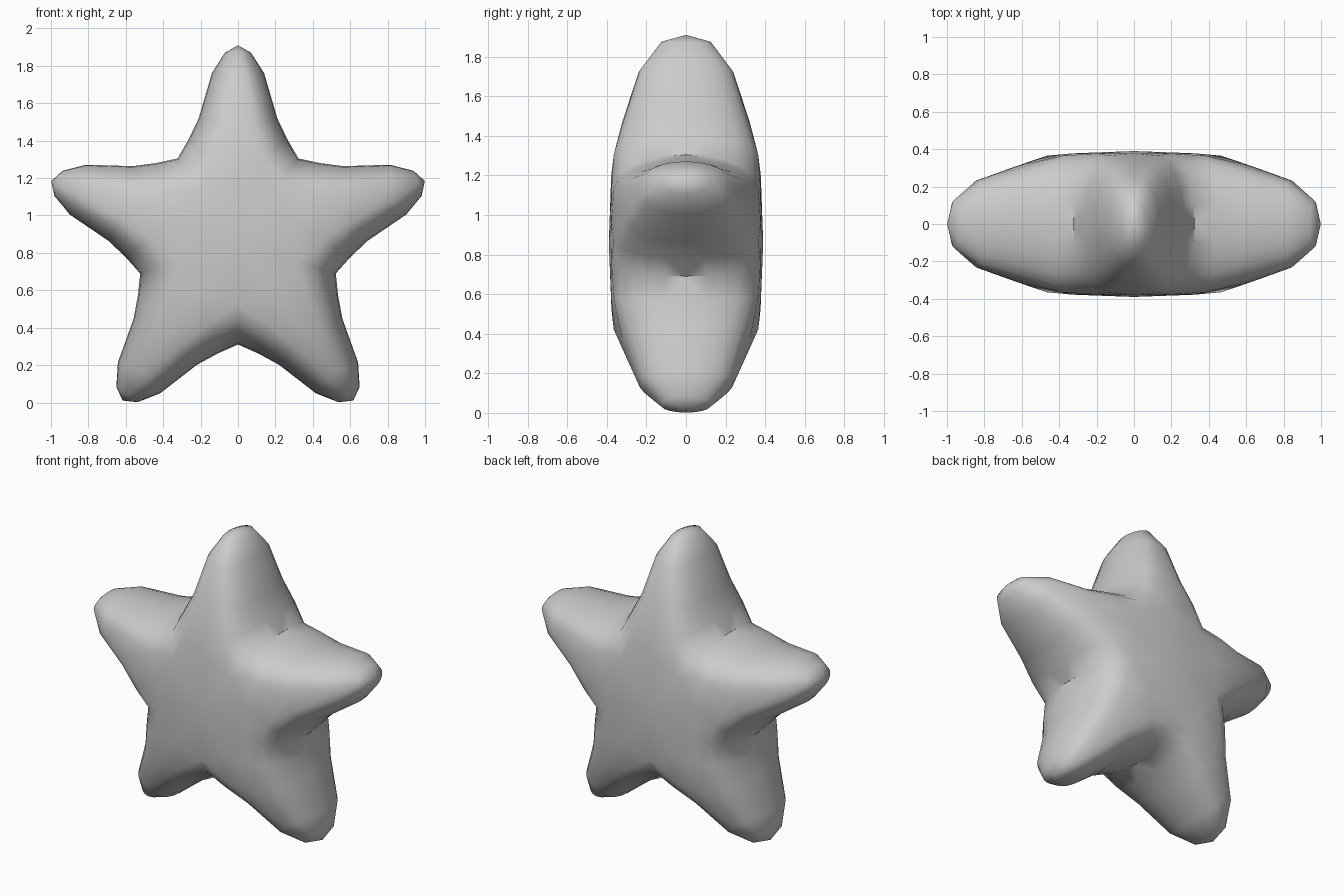
import bpy, bmesh
from math import sin, cos, pi, radians

if "Cube" in bpy.data.objects:
    bpy.data.objects.remove(bpy.data.objects["Cube"])

CENTER_Z = 0.86
TIP = 1.05
STEPS = 6
# outline u, outline half-width, ridge u, ridge half-depth, fullness exponent
ROWS = [
    (0.445, 0.323, 0.00, 0.390, 0.36),
    (0.545, 0.265, 0.34, 0.378, 0.50),
    (0.66, 0.21, 0.61, 0.322, 0.68),
    (0.90, 0.14, 0.86, 0.240, 0.82),
    (1.01, 0.07, 1.015, 0.125, 0.95),
]


def quarter_arm():
    """Grid of local (along, across, depth) points for one quarter of an arm."""
    grid = []
    for uo, w, us, d, p in ROWS:
        row = []
        for k in range(STEPS + 1):
            phi = pi / 2 * k / STEPS
            c = max(cos(phi), 0.0) ** p if k < STEPS else 0.0
            row.append((us + (uo - us) * c, w * c, d * sin(phi)))
        grid.append(row)
    return grid


bm = bmesh.new()
grid = quarter_arm()

# five arms, each made of four mirrored quarters
for arm in range(5):
    a = radians(90 + 72 * arm)
    for side in (1, -1):
        for face in (1, -1):
            def place(p):
                u, v, y = p[0], p[1] * side, p[2] * face
                return bm.verts.new((u * cos(a) - v * sin(a), y,
                                     CENTER_Z + u * sin(a) + v * cos(a)))
            vs = [[place(p) for p in row] for row in grid]
            tip = place((TIP, 0, 0))
            for r0, r1 in zip(vs, vs[1:]):
                for k in range(STEPS):
                    bm.faces.new((r0[k], r0[k + 1], r1[k + 1], r1[k]))
            for k in range(STEPS):
                bm.faces.new((vs[-1][k], vs[-1][k + 1], tip))

bmesh.ops.remove_doubles(bm, verts=bm.verts[:], dist=0.0005)
bmesh.ops.recalc_face_normals(bm, faces=bm.faces[:])
for f in bm.faces:
    f.smooth = True

mesh = bpy.data.meshes.new("star")
bm.to_mesh(mesh)
bm.free()
star = bpy.data.objects.new("star", mesh)
bpy.context.collection.objects.link(star)
